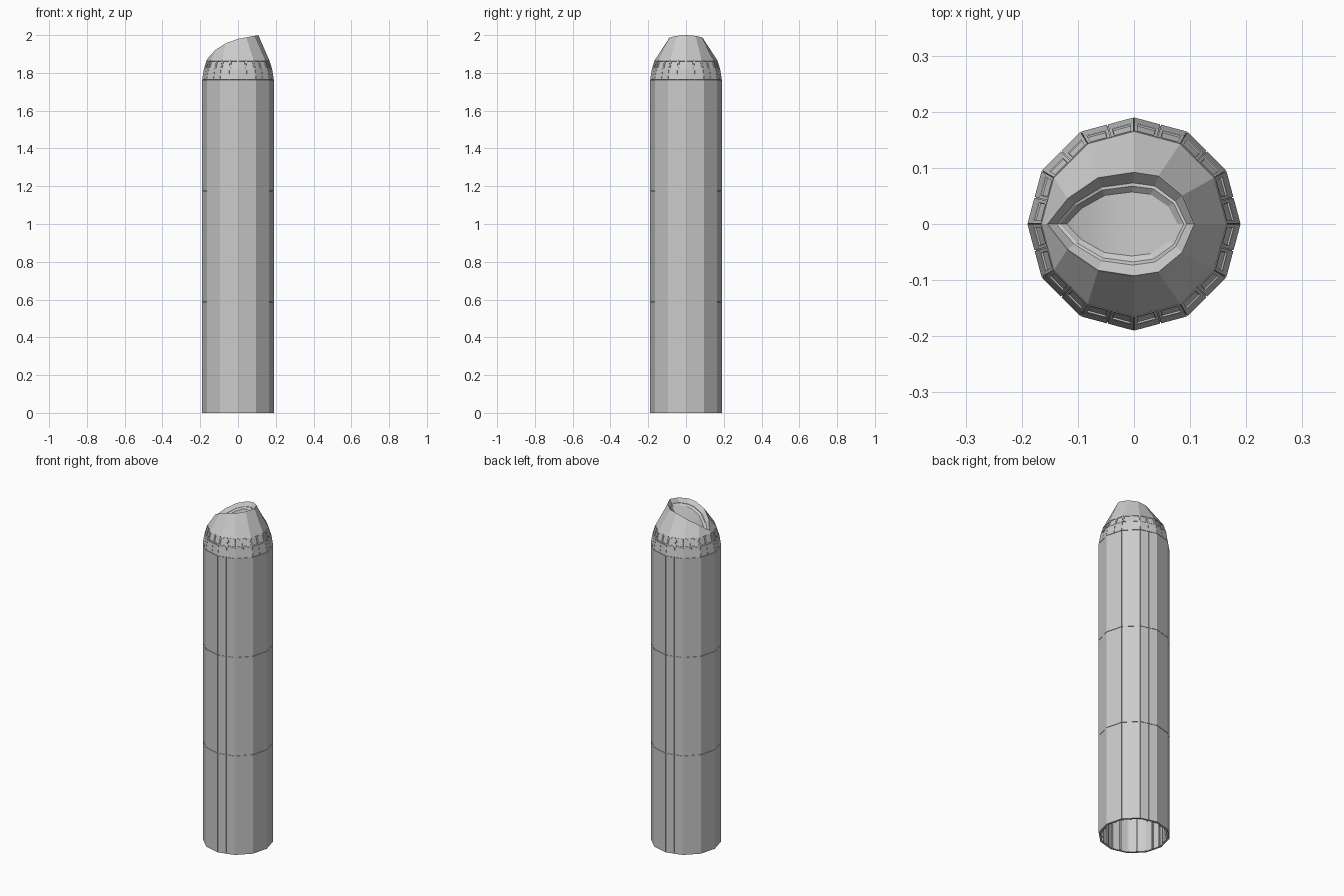
import bpy, bmesh
from math import cos, sin, pi
from mathutils import Matrix, Vector

old = bpy.data.objects.get("Cube")
if old:
    bpy.data.objects.remove(old)

grey = bpy.data.materials.new("light grey")
grey.use_nodes = True
colour = (0.6, 0.6, 0.6, 1)
grey.diffuse_color = colour
grey.node_tree.nodes["Principled BSDF"].inputs["Base Color"].default_value = colour

SIDES = 12
HALF = pi / SIDES


def finish(bm, name):
    mesh = bpy.data.meshes.new(name)
    bm.to_mesh(mesh)
    bm.free()
    mesh.materials.append(grey)
    ob = bpy.data.objects.new(name, mesh)
    bpy.context.collection.objects.link(ob)
    return ob


def side_point(k, r, z):
    """Point on the twelve-sided outline, in half-side steps."""
    r *= cos(HALF) if k % 2 else 1
    return Vector((r * cos(k * HALF), r * sin(k * HALF), z))


def ring(r, z):
    return [side_point(2 * i, r, z) for i in range(SIDES)]


def loft(loops, name):
    bm = bmesh.new()
    rows = [[bm.verts.new(p) for p in loop] for loop in loops]
    for a, b in zip(rows, rows[1:]):
        for i in range(SIDES):
            j = (i + 1) % SIDES
            bm.faces.new((a[i], a[j], b[j], b[i]))
    return finish(bm, name)


def panel_row(name, r0, z0, r1, z1, depth=0.005, gap=0.0008, slot=False):
    """Two separate plates on every side, each with an optional recess."""
    bm = bmesh.new()
    for k in range(2 * SIDES):
        low = [side_point(k, r0, z0), side_point(k + 1, r0, z0)]
        high = [side_point(k, r1, z1), side_point(k + 1, r1, z1)]
        for pair in (low, high):
            step = (pair[1] - pair[0]).normalized() * gap
            pair[0] += step
            pair[1] -= step
        outer = [low[0], low[1], high[1], high[0]]
        normal = (low[1] - low[0]).cross(high[0] - low[0]).normalized()
        front = [bm.verts.new(p) for p in outer]
        back = [bm.verts.new(p - normal * depth) for p in outer]
        face = bm.faces.new(front)
        bm.faces.new(back[::-1])
        for i in range(4):
            j = (i + 1) % 4
            bm.faces.new((front[j], front[i], back[i], back[j]))
        if slot:
            bm.normal_update()
            bmesh.ops.inset_individual(bm, faces=[face], thickness=0.008)
            bmesh.ops.inset_individual(bm, faces=[face], thickness=0.001, depth=-0.003)
    return finish(bm, name)


# Facade plates in three tall storeys
joints = [0, 0.59, 1.175, 1.764]
for n, (a, b) in enumerate(zip(joints, joints[1:])):
    panel_row(f"facade_panels_{n + 1}", 0.19, a, 0.19, b - 0.002)

# Plates on the shoulder, the upper ones with recessed slots
panel_row("shoulder_panels", 0.19, 1.764, 0.181, 1.8195)
panel_row("slotted_panels", 0.181, 1.8205, 0.166, 1.868, slot=True)

# Hollow core close behind the plates
core = loft([ring(0.187, 0), ring(0.187, 1.764), ring(0.178, 1.82), ring(0.163, 1.867)], "core")
wall = core.modifiers.new("wall", "SOLIDIFY")
wall.thickness = 0.008

# Upright ribs inside the hollow core
bm = bmesh.new()
for k in range(2 * SIDES):
    place = Matrix.Translation(side_point(k, 0.176, 0.88)) @ Matrix.Rotation(k * HALF, 4, "Z")
    size = Matrix.Diagonal((0.010, 0.008, 1.76, 1))
    bmesh.ops.create_cube(bm, size=1, matrix=place @ size)
finish(bm, "inner_ribs")

# Slanted opening outline: half of it, mirrored across the middle
half = [(0.110, 0, 1.995), (0.088, 0.052, 1.991), (0.045, 0.088, 1.983),
        (0, 0.095, 1.975), (-0.065, 0.085, 1.952), (-0.120, 0.047, 1.918),
        (-0.157, 0, 1.880)]
rim = [Vector(p) for p in half]
rim += [Vector((p.x, -p.y, p.z)) for p in rim[-2:0:-1]]


def shrunk(along, across, drop):
    mid = -0.015
    return [Vector((mid + (p.x - mid) * along, p.y * across, p.z - drop)) for p in rim]


# Faceted crown with its sunken rim
loft([ring(0.160, 1.862), ring(0.165, 1.868), rim], "crown")
ledge = shrunk(0.74, 0.60, 0.028)
loft([rim, shrunk(0.98, 0.97, -0.005), shrunk(0.87, 0.77, 0.018),
      shrunk(0.83, 0.71, 0.018), ledge], "opening_rim")

# Skylight panes strung across the opening, curved along its length
bm = bmesh.new()
verts = [bm.verts.new(p) for p in ledge]
for i in range(SIDES // 2):
    corners = [verts[i], verts[i + 1], verts[-i - 1], verts[-i % SIDES]]
    bm.faces.new(list(dict.fromkeys(corners)))
for face in bm.faces:
    face.smooth = True
finish(bm, "skylight")
